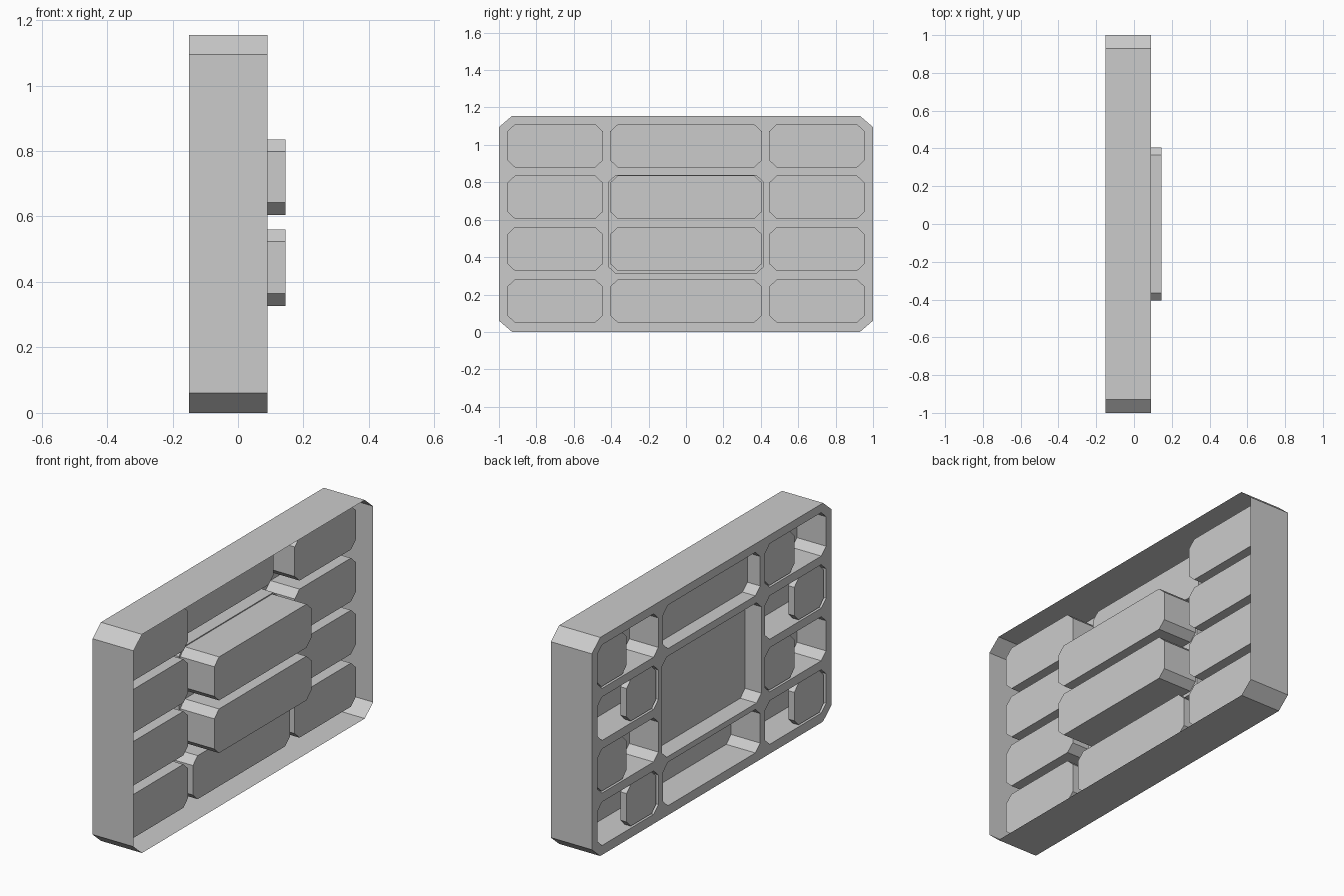
import bpy, bmesh

if "Cube" in bpy.data.objects:
    bpy.data.objects.remove(bpy.data.objects["Cube"])

BACK, RIM = -0.15, 0.09
ROWS = [(0.05, 0.28), (0.327, 0.56), (0.605, 0.835), (0.88, 1.11)]


def outline(y0, y1, z0, z1, cy, cz):
    """Rectangle in the YZ plane with cut corners."""
    return [(y0 + cy, z0), (y1 - cy, z0), (y1, z0 + cz), (y1, z1 - cz),
            (y1 - cy, z1), (y0 + cy, z1), (y0, z1 - cz), (y0, z0 + cz)]


def ring(bm, pts, x):
    return [bm.verts.new((x, y, z)) for y, z in pts]


def bridge(bm, a, b):
    n = len(a)
    for i in range(n):
        j = (i + 1) % n
        bm.faces.new((a[i], a[j], b[j], b[i]))


def finish(bm, name):
    bmesh.ops.recalc_face_normals(bm, faces=bm.faces)
    me = bpy.data.meshes.new(name)
    bm.to_mesh(me)
    bm.free()
    ob = bpy.data.objects.new(name, me)
    bpy.context.collection.objects.link(ob)
    return ob


def prism(name, pts, x0, x1):
    bm = bmesh.new()
    a, b = ring(bm, pts, x0), ring(bm, pts, x1)
    bridge(bm, a, b)
    bm.faces.new(a)
    bm.faces.new(b)
    return finish(bm, name)


# Pockets: outline and depth of the closed end
pockets = []
for z0, z1 in ROWS:
    for y0, y1 in ((-0.955, -0.445), (0.445, 0.955)):
        pockets.append((outline(y0, y1, z0, z1, 0.04, 0.037), 0.02))
pockets.append((outline(-0.405, 0.405, *ROWS[0], 0.04, 0.037), 0.02))
pockets.append((outline(-0.405, 0.405, *ROWS[3], 0.04, 0.037), -0.075))
pockets.append((outline(-0.415, 0.415, 0.31, 0.84, 0.04, 0.037), -0.055))

# Thin shell: outer wall, perforated plate, pocket walls and pocket ends
bm = bmesh.new()
edge = outline(-1, 1, 0, 1.155, 0.07, 0.06)
outer = ring(bm, edge, BACK)
bridge(bm, outer, ring(bm, edge, RIM))
loops = [outer]
for pts, depth in pockets:
    mouth, end = ring(bm, pts, BACK), ring(bm, pts, depth)
    bridge(bm, mouth, end)
    bm.faces.new(end)
    loops.append(mouth)
edges = [bm.edges.get((l[i], l[(i + 1) % len(l)])) for l in loops for i in range(len(l))]
bmesh.ops.triangle_fill(bm, edges=edges, use_beauty=True, normal=(-1, 0, 0))
bmesh.ops.dissolve_limit(bm, angle_limit=0.01, verts=[], edges=[
    e for e in bm.edges if len(e.link_faces) == 2 and all(abs(v.co.x - BACK) < 1e-5 for v in e.verts)
    and all(abs(f.normal.x) > 0.9 for f in e.link_faces)])
finish(bm, "panel_shell")

# Two raised blocks on the open side
for i in (1, 2):
    prism(f"raised_block_{i}", outline(-0.405, 0.405, *ROWS[i], 0.04, 0.037), -0.055, 0.145)

# Half-width plates in the side pockets, alternating from row to row
for r, (z0, z1) in enumerate(ROWS):
    for c, y0 in enumerate((-0.955, 0.445)):
        start = y0 + (0.255 if r % 2 else 0.01)
        if r % 2 == 0:
            start = y0 + 0.01
        prism(f"half_plate_{r}_{c}",
              outline(start, start + 0.245, z0 + 0.005, z1 - 0.005, 0.035, 0.035), -0.143, -0.108)
